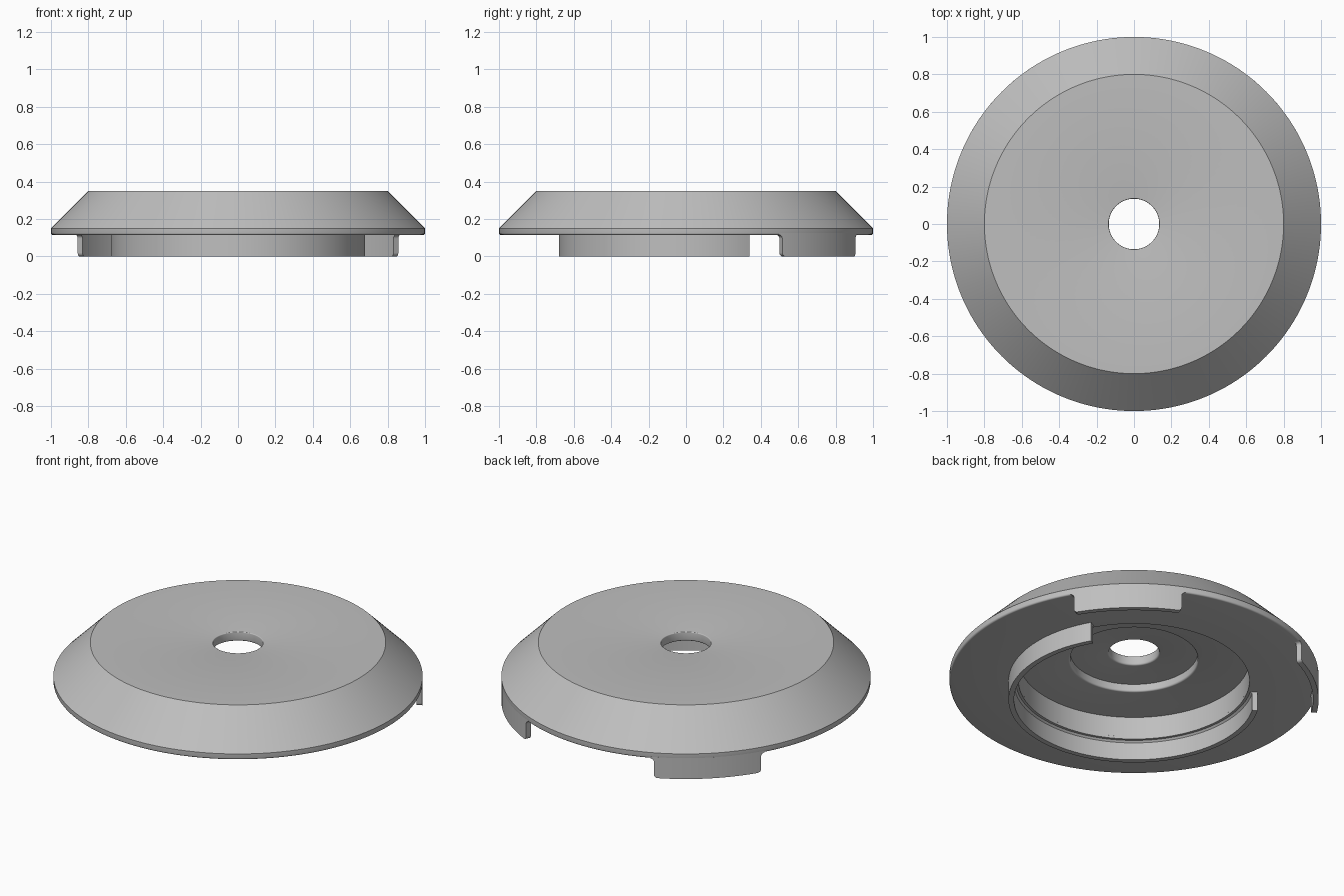
import bpy
import bmesh
from math import sin, cos, radians, pi

cube = bpy.data.objects.get("Cube")
if cube:
    bpy.data.objects.remove(cube, do_unlink=True)

# One grey plastic for everything
GREY = (0.52, 0.52, 0.52, 1)
plastic = bpy.data.materials.new("grey plastic")
plastic.use_nodes = True
plastic.diffuse_color = GREY
plastic.node_tree.nodes["Principled BSDF"].inputs["Base Color"].default_value = GREY


def arc(cx, cz, r, start, end, steps=4):
    """Points of a rounded corner, angles in degrees."""
    angles = [radians(start + (end - start) * i / steps) for i in range(steps + 1)]
    return [(cx + r * cos(a), cz + r * sin(a)) for a in angles]


def sweep(name, stations, closed=False):
    """Join (angle, section) stations around z; a section is a loop of (radius, z)."""
    bm = bmesh.new()
    rings = [[bm.verts.new((r * cos(a), r * sin(a), z)) for r, z in section]
             for a, section in stations]
    pairs = list(zip(rings, rings[1:]))
    if closed:
        pairs.append((rings[-1], rings[0]))
    else:
        bm.faces.new(rings[0])
        bm.faces.new(rings[-1])
    for p, q in pairs:
        for i in range(len(p)):
            j = (i + 1) % len(p)
            bm.faces.new((p[i], p[j], q[j], q[i]))
    bmesh.ops.remove_doubles(bm, verts=bm.verts, dist=0.00001)
    bmesh.ops.recalc_face_normals(bm, faces=bm.faces)
    mesh = bpy.data.meshes.new(name)
    bm.to_mesh(mesh)
    bm.free()
    mesh.materials.append(plastic)
    obj = bpy.data.objects.new(name, mesh)
    bpy.context.collection.objects.link(obj)
    bpy.ops.object.select_all(action='DESELECT')
    obj.select_set(True)
    bpy.context.view_layer.objects.active = obj
    bpy.ops.object.shade_smooth_by_angle(angle=radians(30))
    return obj


UNDER = 0.115   # height of the flat underside

# Bevelled cover with a centre hole and a stepped hollow underneath
profile = [(0.8, 0.35), (1, 0.15)]
profile += arc(0.99, UNDER + 0.01, 0.01, 0, -90)
profile += [(0.625, UNDER), (0.625, 0.25)]
profile += arc(0.355, 0.26, 0.01, 270, 180)
profile += [(0.345, 0.295)]
profile += arc(0.145, 0.305, 0.01, 270, 180)
profile += arc(0.14, 0.345, 0.005, 180, 90)
SEGMENTS = 160
sweep("cover", [(2 * pi * i / SEGMENTS, profile) for i in range(SEGMENTS)], closed=True)

# Locating ring, open towards the back
wall = [(0.65, 0), (0.68, 0), (0.68, 0.13), (0.625, 0.13), (0.65, 0.105)]
sweep("locating_ring", [(radians(150 + 240 * i / 100), wall) for i in range(101)])

# Two rim tabs with rounded corners, mirrored left and right
R = 0.02
START, END = radians(31), radians(65)
side = arc(-R, UNDER - R, R, 90, 0) + arc(R, R, R, 180, 270)
columns = [(START + s, z) for s, z in side]
columns += [(START + R + (END - START - 2 * R) * i / 16, 0) for i in range(1, 16)]
columns += [(END - s, z) for s, z in reversed(side)]
for name, mirror in (("left_tab", False), ("right_tab", True)):
    sweep(name, [(pi - a if mirror else a,
                  [(0.97, z), (1, z), (1, 0.125), (0.97, 0.125)]) for a, z in columns])
